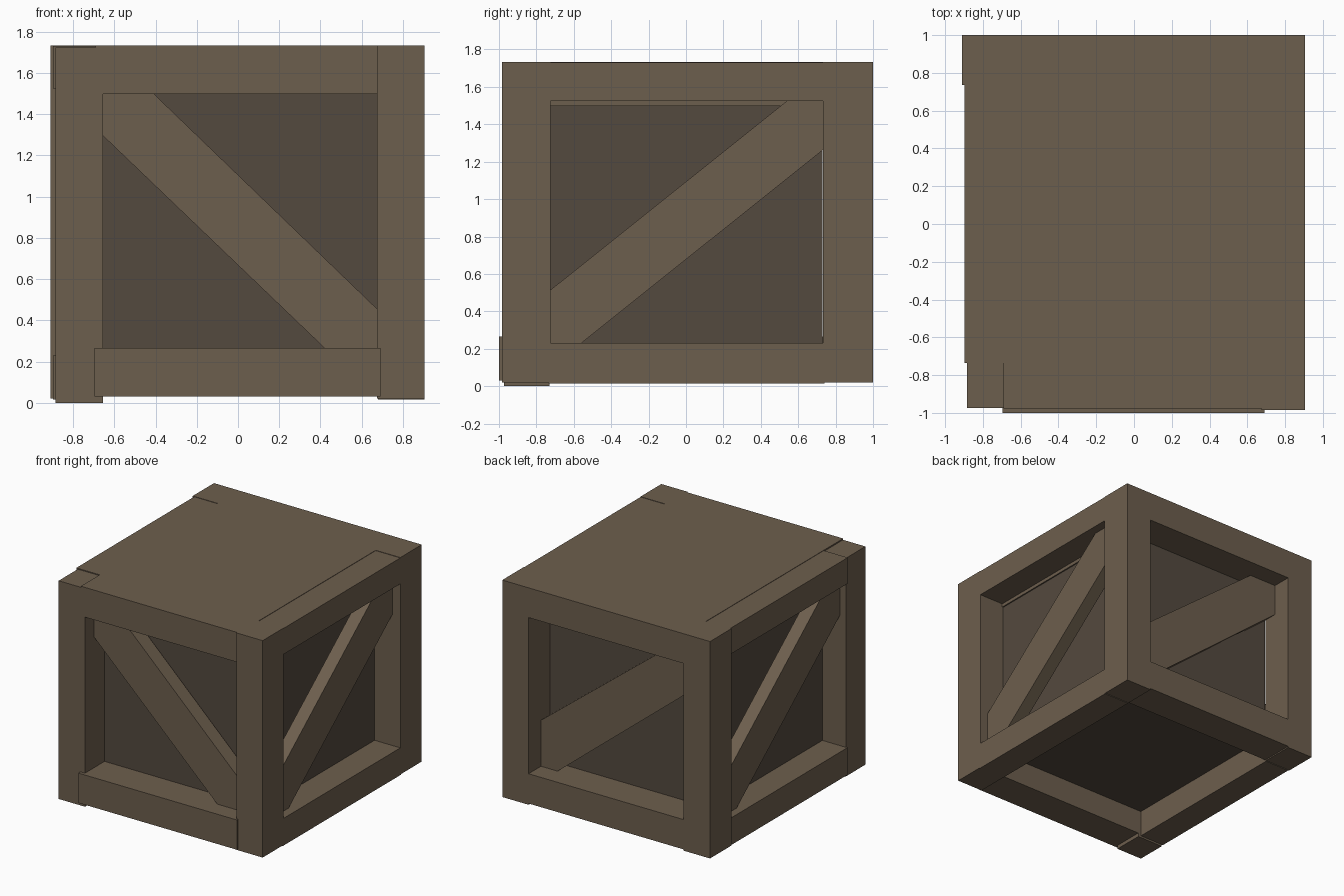
import bpy, bmesh

if "Cube" in bpy.data.objects:
    bpy.data.objects.remove(bpy.data.objects["Cube"])


def material(name, rgb):
    m = bpy.data.materials.new(name)
    m.diffuse_color = (*rgb, 1)
    m.use_nodes = True
    m.node_tree.nodes["Principled BSDF"].inputs["Base Color"].default_value = m.diffuse_color
    return m


WOOD = material("wood", (0.152, 0.113, 0.075))
DARK = material("dark_wood", (0.088, 0.067, 0.049))


def finish(name, bm, mat):
    bmesh.ops.recalc_face_normals(bm, faces=bm.faces)
    me = bpy.data.meshes.new(name)
    bm.to_mesh(me)
    bm.free()
    me.materials.append(mat)
    ob = bpy.data.objects.new(name, me)
    bpy.context.collection.objects.link(ob)
    return ob


def box(name, x, y, z, mat=WOOD):
    """Box from (min, max) ranges on each axis."""
    bm = bmesh.new()
    bmesh.ops.create_cube(bm, size=1)
    for v in bm.verts:
        v.co = [r[0] if c < 0 else r[1] for c, r in zip(v.co, (x, y, z))]
    return finish(name, bm, mat)


def brace(name, axis, depth, outline):
    """Plank from an (along, z) outline, extruded through the depth range.
    axis 'x' runs along the front/back, axis 'y' along the sides."""
    bm = bmesh.new()

    def place(u, d, z):
        return (u, d, z) if axis == 'x' else (d, u, z)
    f = bm.faces.new([bm.verts.new(place(u, depth[0], z)) for u, z in outline])
    new = bmesh.ops.extrude_face_region(bm, geom=[f])["geom"]
    shift = depth[1] - depth[0]
    vec = (0, shift, 0) if axis == 'x' else (shift, 0, 0)
    bmesh.ops.translate(bm, vec=vec,
                        verts=[g for g in new if isinstance(g, bmesh.types.BMVert)])
    return finish(name, bm, WOOD)


# dark inner box, and the thick lid that also forms the front and back top rails
box("inner_panels", (-0.68, 0.68), (-0.73, 0.73), (0.226, 1.5), DARK)
box("lid", (-0.69, 0.69), (-0.976, 1), (1.498, 1.733))

# corner posts, slightly uneven
box("front_left_post", (-0.885, -0.655), (-0.974, -0.73), (0, 1.723))
box("front_right_post", (0.675, 0.905), (-0.985, -0.725), (0.02, 1.733))
box("back_left_post", (-0.91, -0.68), (0.735, 1), (0.02, 1.733))
box("back_right_post", (0.675, 0.905), (0.733, 1), (0.02, 1.733))

# front and back bottom rails
box("front_bottom_rail", (-0.695, 0.69), (-1, -0.73), (0.03, 0.265))
box("back_bottom_rail", (-0.69, 0.69), (0.73, 1), (0.03, 0.265))

# side rails
for side, x in (("left", (-0.898, -0.68)), ("right", (0.68, 0.905))):
    box(side + "_top_rail", x, (-0.735, 0.74), (1.525, 1.73))
    box(side + "_bottom_rail", x, (-0.735, 0.74), (0.015, 0.23))

# diagonal braces
brace("front_brace", 'x', (-0.86, -0.74),
      [(-0.66, 1.5), (-0.41, 1.5), (0.68, 0.45), (0.68, 0.265),
       (0.42, 0.265), (-0.66, 1.3)])
brace("back_brace", 'x', (0.74, 0.845),
      [(0.68, 0.265), (0.53, 0.265), (-0.685, 1.25), (-0.685, 1.5),
       (-0.44, 1.5), (0.68, 0.625)])
side_outline = [(-0.73, 0.23), (-0.56, 0.23), (0.735, 1.265), (0.735, 1.525),
                (0.54, 1.525), (-0.73, 0.51)]
brace("right_brace", 'y', (0.73, 0.835), side_outline)
brace("left_brace", 'y', (-0.835, -0.73), [(-u, z) for u, z in side_outline])
